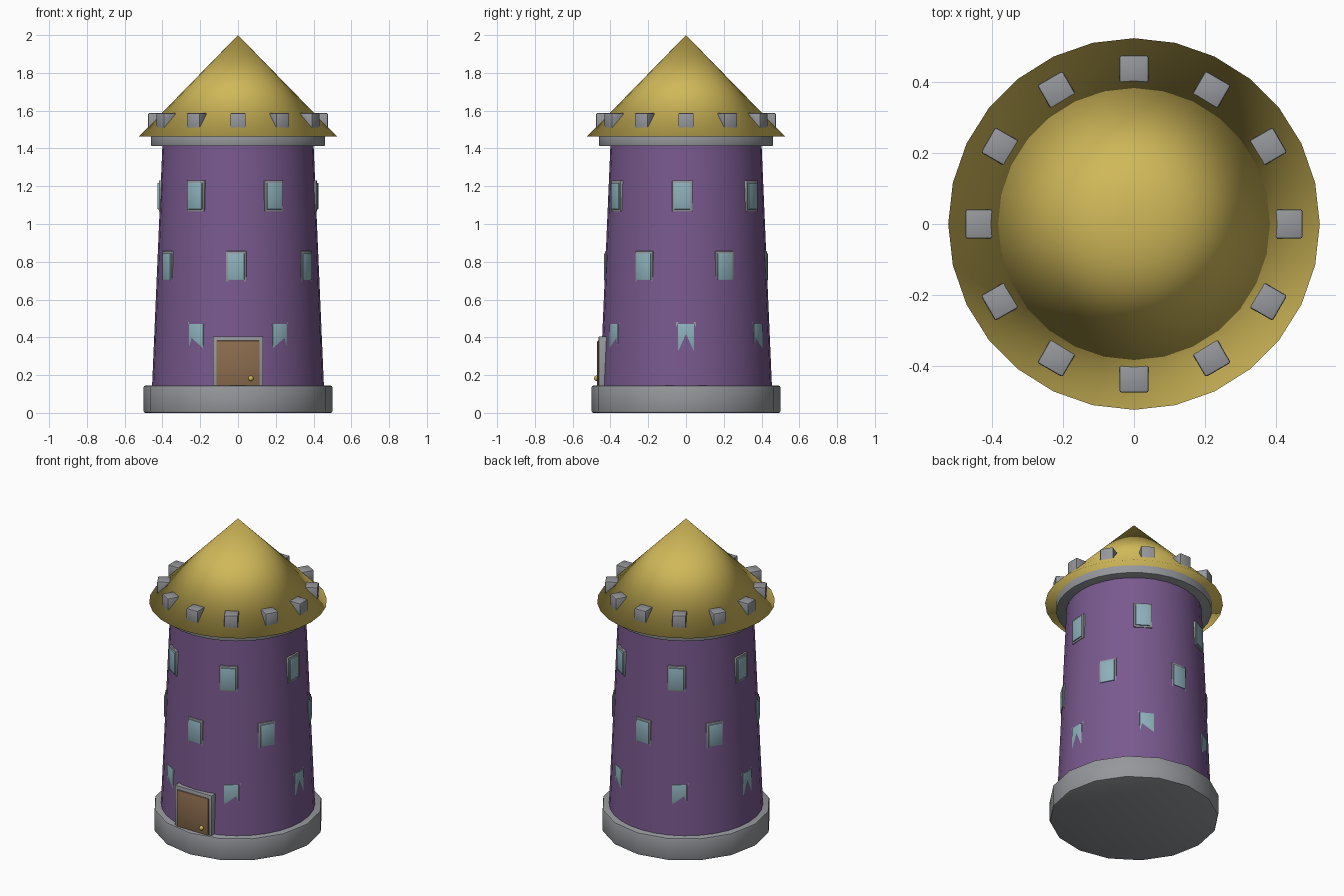
import bpy, bmesh
from math import radians, pi, cos, sin
from mathutils import Matrix

cube = bpy.data.objects.get("Cube")
if cube:
    bpy.data.objects.remove(cube, do_unlink=True)


def material(name, rgb):
    mat = bpy.data.materials.new(name)
    mat.use_nodes = True
    mat.diffuse_color = (*rgb, 1)
    mat.node_tree.nodes["Principled BSDF"].inputs["Base Color"].default_value = (*rgb, 1)
    return mat


STONE = material("grey stone", (0.30, 0.31, 0.33))
WALL = material("purple wall", (0.19, 0.10, 0.27))
GOLD = material("golden yellow", (0.63, 0.48, 0.10))
GLASS = material("pale blue glass", (0.27, 0.44, 0.50))
WOOD = material("brown wood", (0.26, 0.15, 0.075))


def finish(name, bm, mat, bevel=0.0, sharp=radians(40)):
    """Bevel the hard edges, then turn the bmesh into a shaded object."""
    if bevel:
        edges = [e for e in bm.edges if e.calc_face_angle(0) > radians(50)]
        bmesh.ops.bevel(bm, geom=edges, offset=bevel, segments=2, profile=0.5, affect='EDGES')
    mesh = bpy.data.meshes.new(name)
    bm.to_mesh(mesh)
    bm.free()
    mesh.shade_smooth()
    if sharp:
        mesh.set_sharp_from_angle(angle=sharp)
    mesh.materials.append(mat)
    obj = bpy.data.objects.new(name, mesh)
    bpy.context.collection.objects.link(obj)
    return obj


def drum(name, sides, r_low, r_high, z_low, z_high, mat, **kw):
    bm = bmesh.new()
    bmesh.ops.create_cone(bm, cap_ends=True, segments=sides, radius1=r_low, radius2=r_high,
                          depth=z_high - z_low,
                          matrix=Matrix.Translation((0, 0, (z_low + z_high) / 2)))
    return finish(name, bm, mat, **kw)


def block(name, angle, r_in, r_out, width, z_low, z_high, mat, bevel):
    """Box standing on a ray from the axis, between two radii."""
    bm = bmesh.new()
    place = (Matrix.Rotation(angle, 4, 'Z')
             @ Matrix.Translation(((r_in + r_out) / 2, 0, (z_low + z_high) / 2))
             @ Matrix.Diagonal((r_out - r_in, width, z_high - z_low, 1)))
    bmesh.ops.create_cube(bm, size=1, matrix=place)
    return finish(name, bm, mat, bevel=bevel)


# Main body
drum("foundation", 16, 0.5, 0.5, 0, 0.145, STONE, bevel=0.01)
drum("tower_wall", 32, 0.455, 0.4, 0.14, 1.42, WALL)
drum("parapet_ring", 32, 0.46, 0.46, 1.412, 1.475, STONE, bevel=0.006)
# The roof is smooth all over, including across its rim
drum("roof", 28, 0.525, 0, 1.463, 2.0, GOLD, sharp=None)

# Battlements poking through the roof
for i in range(12):
    block(f"battlement_{i + 1}", i * pi / 6, 0.40, 0.476, 0.082, 1.50, 1.587, STONE, 0.006)

# Three rows of six windows, each row turned half a radian further
for row in range(3):
    z = 0.4 + 0.374 * row
    front = 0.4365 - 0.0095 * row
    for i in range(6):
        angle = i * pi / 3 + row * 0.5
        tag = f"{row + 1}_{i + 1}"
        block(f"window_frame_{tag}", angle, front - 0.04, front, 0.108, z - 0.082, z + 0.082,
              STONE, 0.003)
        block(f"window_pane_{tag}", angle, front - 0.02, front + 0.0065, 0.087, z - 0.07, z + 0.07,
              GLASS, 0.002)

# Door on the front
FRONT = -pi / 2
block("door_frame", FRONT, 0.40, 0.462, 0.265, 0.13, 0.405, STONE, 0.004)
block("door", FRONT, 0.42, 0.470, 0.228, 0.135, 0.382, WOOD, 0.004)
knob = bmesh.new()
bmesh.ops.create_uvsphere(knob, u_segments=16, v_segments=10, radius=0.014,
                          matrix=Matrix.Translation((0.068, -0.473, 0.183)))
finish("door_knob", knob, GOLD)
